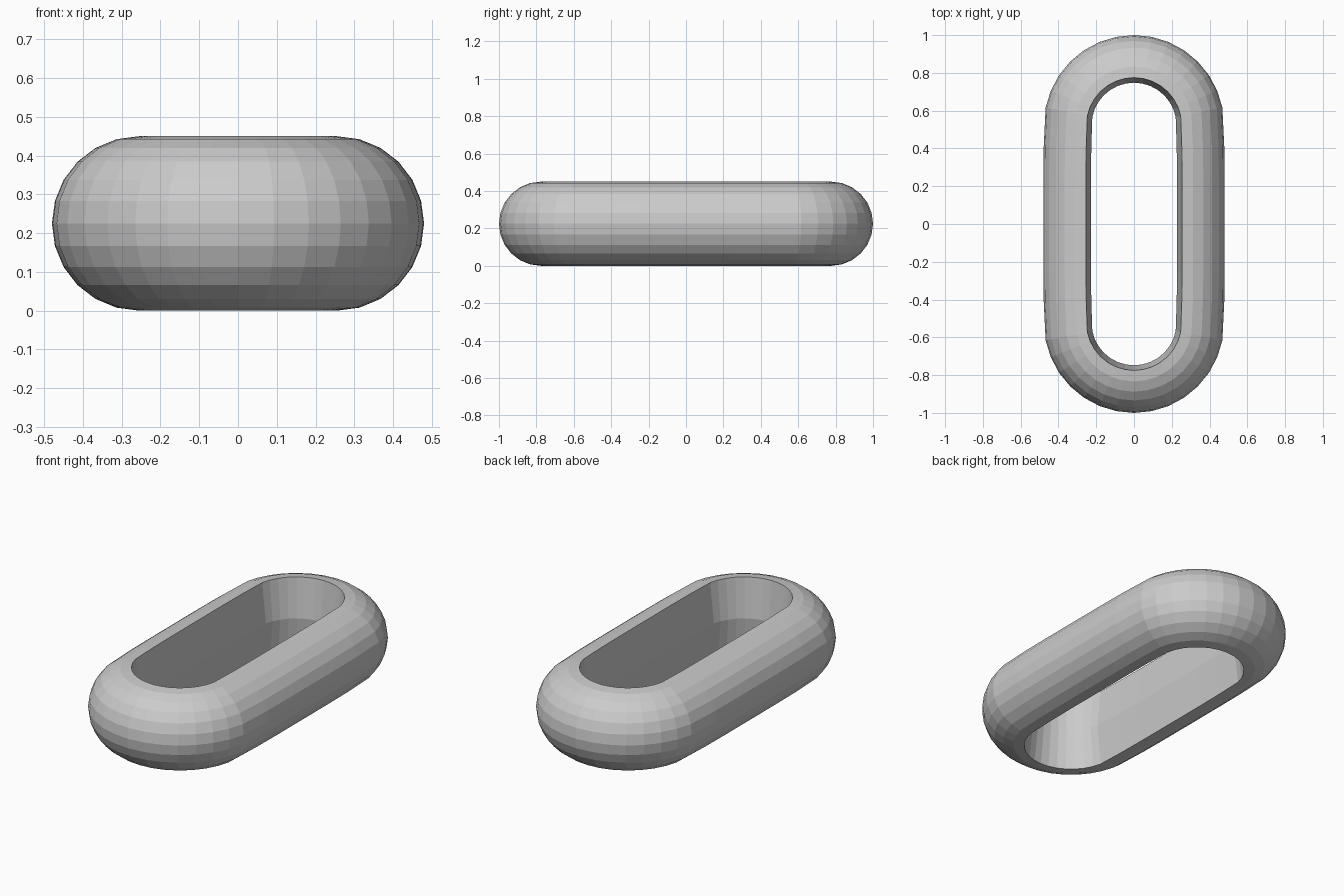
import bpy, bmesh
from math import sin, cos, pi, radians

if "Cube" in bpy.data.objects:
    bpy.data.objects.remove(bpy.data.objects["Cube"])

R = 0.225            # radius of the half-round section
ARC = 0.252          # radius of the path's round ends
CY = 0.775 - ARC     # centre of each round end
RIDGE = 0.027        # how far the inner wall bulges into the hole

# Section: half circle outside, shallow ridge on the inner wall
section = [(R * cos(radians(a)), R * sin(radians(a))) for a in range(-90, 91, 15)]
section.append((-RIDGE, 0.0))

# Path: half of the loop (rounded back end, slightly bowed left side), then rotated copy
half = []
for i in range(-7, 8):
    t = i * pi / 16
    half.append((ARC * sin(t), CY + ARC * cos(t), sin(t), cos(t)))
x0, y0 = half[-1][:2]
for i in range(1, 7):
    s = 1 - 2 * i / 7
    half.append((x0 + (0.255 - x0) * (1 - s ** 4), y0 * s, 1.0, 0.0))
path = half + [tuple(-v for v in p) for p in half]

# Sweep the section around the closed path
bm = bmesh.new()
rings = [[bm.verts.new((x + nx * d, y + ny * d, R + h)) for d, h in section]
         for x, y, nx, ny in path]
m = len(section)
for i, a in enumerate(rings):
    b = rings[(i + 1) % len(rings)]
    for j in range(m):
        k = (j + 1) % m
        bm.faces.new((a[j], b[j], b[k], a[k]))
bmesh.ops.recalc_face_normals(bm, faces=bm.faces)

mesh = bpy.data.meshes.new("chain_link")
bm.to_mesh(mesh)
bm.free()
link = bpy.data.objects.new("chain_link", mesh)
bpy.context.collection.objects.link(link)
